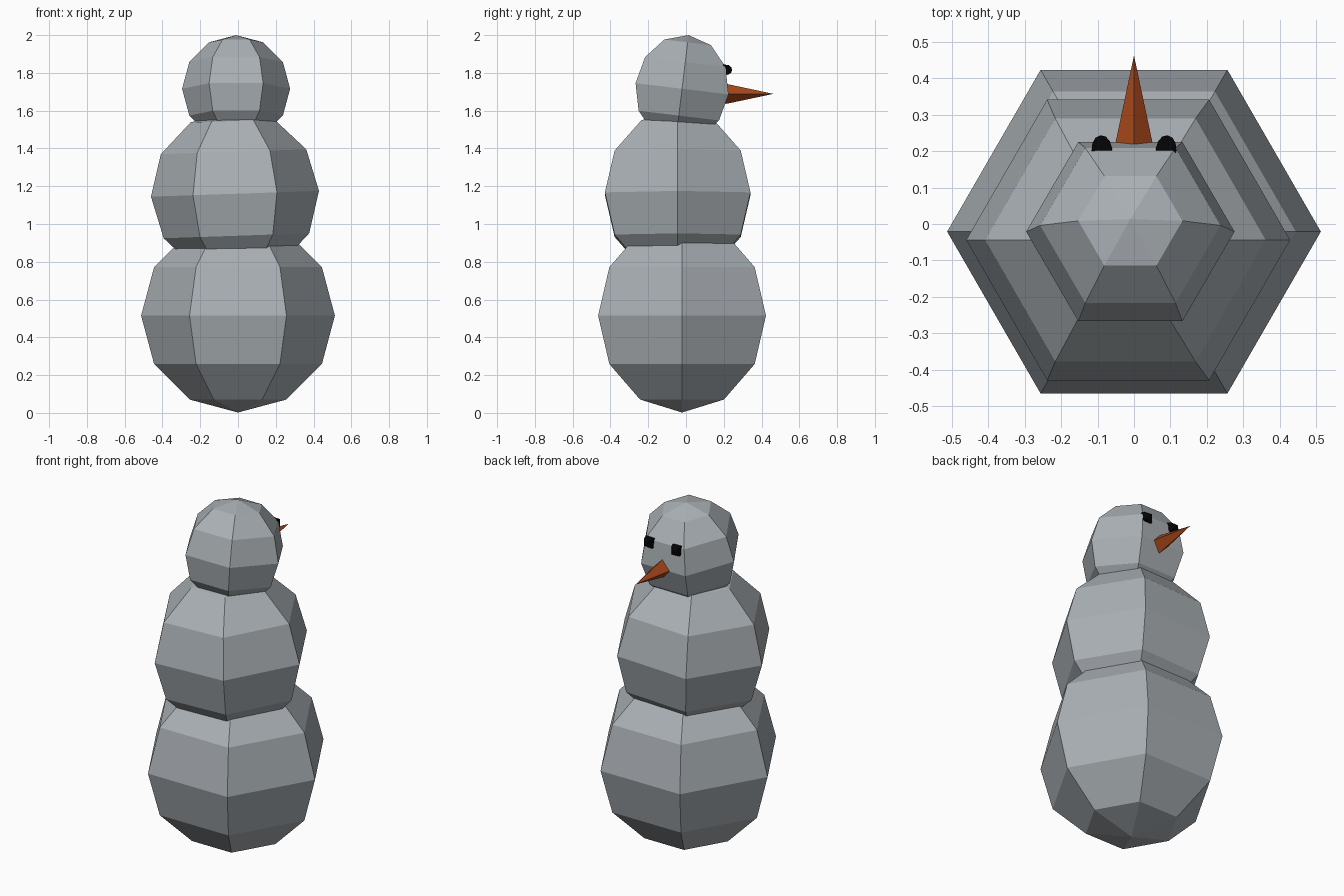
import bpy, bmesh
from math import sin, cos, pi
from mathutils import Matrix, Euler

if "Cube" in bpy.data.objects:
    bpy.data.objects.remove(bpy.data.objects["Cube"])


def paint(name, rgb):
    m = bpy.data.materials.new(name)
    m.diffuse_color = (*rgb, 1)
    m.use_nodes = True
    m.node_tree.nodes["Principled BSDF"].inputs["Base Color"].default_value = m.diffuse_color
    return m


def lathe(name, profile, sides, loc, rot, mat, turn=0):
    """Turn (radius, z) points round z; radius 0 makes a pole. First side corner is at angle turn."""
    bm = bmesh.new()
    rings = []
    for r, z in profile:
        n = sides if r > 1e-6 else 1
        angles = [turn + 2 * pi * i / sides for i in range(n)]
        rings.append([bm.verts.new((r * cos(a), r * sin(a), z)) for a in angles])
    for a, b in zip(rings, rings[1:]):
        for i in range(sides):
            j = (i + 1) % sides
            corners = [a[i % len(a)], a[j % len(a)], b[j % len(b)], b[i % len(b)]]
            bm.faces.new(list(dict.fromkeys(corners)))
    if len(rings[0]) > 1:
        bm.faces.new(rings[0][::-1])
    bm.transform(Matrix.Translation(loc) @ Euler(rot).to_matrix().to_4x4())
    bmesh.ops.recalc_face_normals(bm, faces=bm.faces)
    me = bpy.data.meshes.new(name)
    bm.to_mesh(me)
    bm.free()
    ob = bpy.data.objects.new(name, me)
    bpy.context.collection.objects.link(ob)
    me.materials.append(mat)
    return ob


def ball(name, r, loc, rot, mat, sides=6, turn=0):
    steps = 6
    profile = [(r * sin(pi * k / steps), -r * cos(pi * k / steps)) for k in range(steps + 1)]
    return lathe(name, profile, sides, loc, rot, mat, turn)


snow = paint("snow", (0.40, 0.435, 0.46))
carrot = paint("carrot", (0.4, 0.065, 0.011))
coal = paint("coal", (0.001, 0.001, 0.001))

# Three stacked snowballs, the upper two slightly tilted
ball("bottom_ball", 0.513, (0, -0.021, 0.515), (0, 0, 0), snow)
ball("middle_ball", 0.445, (-0.016, -0.044, 1.16), (0, -0.034, 0), snow)
ball("head", 0.286, (-0.01, -0.021, 1.716), (-0.12, 0, 0), snow)

# Carrot nose pointing to the back (+y)
lathe("nose", [(0.054, 0), (0, 0.255)], 4, (0, 0.208, 1.689), (-pi / 2, 0, 0), carrot)

# Blocky coal eyes, four-sided and turned slightly outwards
for side, s in (("left", -1), ("right", 1)):
    ball(side + "_eye", 0.04, (s * 0.088, 0.204, 1.816), (-pi / 2, 0, -0.1 * s), coal,
         sides=4, turn=pi / 4)
